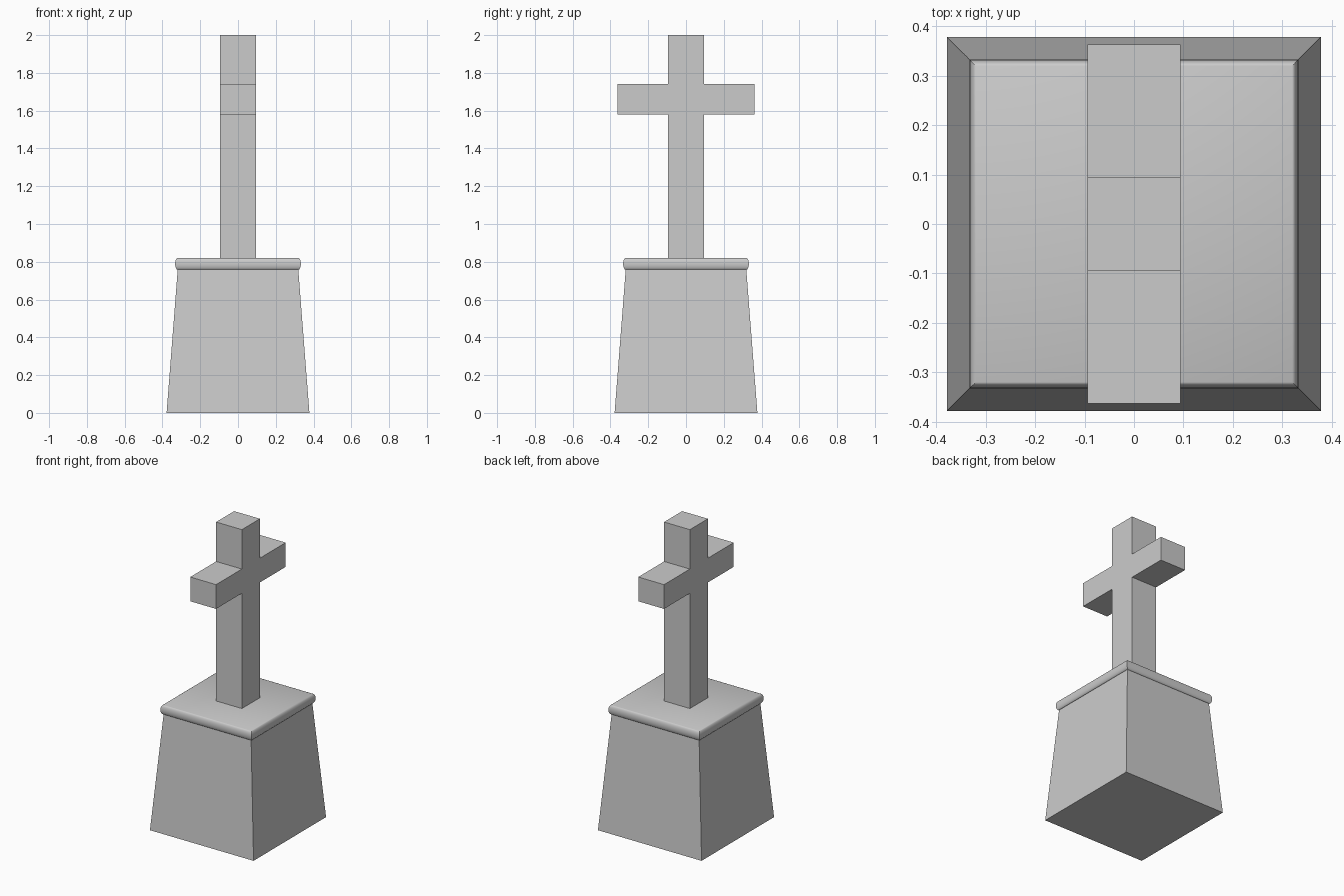
import bpy, bmesh
from math import sin, cos, radians

if "Cube" in bpy.data.objects:
    bpy.data.objects.remove(bpy.data.objects["Cube"])


def finish(name, bm):
    bmesh.ops.recalc_face_normals(bm, faces=bm.faces)
    mesh = bpy.data.meshes.new(name)
    bm.to_mesh(mesh)
    bm.free()
    obj = bpy.data.objects.new(name, mesh)
    bpy.context.collection.objects.link(obj)
    return obj


def square_loft(name, profile):
    """Closed solid from square rings given as (half width, height)."""
    bm = bmesh.new()
    rings = [[bm.verts.new((sx * h, sy * h, z))
              for sx, sy in ((-1, -1), (1, -1), (1, 1), (-1, 1))]
             for h, z in profile]
    for a, b in zip(rings, rings[1:]):
        for i in range(4):
            j = (i + 1) % 4
            bm.faces.new((a[i], a[j], b[j], b[i]))
    bm.faces.new(rings[0][::-1])
    bm.faces.new(rings[-1])
    return finish(name, bm)


# Tapered pedestal
square_loft("pedestal", [(0.378, 0.0), (0.319, 0.76)])

# Rounded moulding with flat top slab
steps = 8
profile = [(0.320 + 0.013 * cos(radians(-90 + 180 * i / steps)),
            0.789 + 0.031 * sin(radians(-90 + 180 * i / steps)))
           for i in range(steps + 1)]
moulding = square_loft("top_moulding", profile)
bpy.context.view_layer.objects.active = moulding
moulding.select_set(True)
bpy.ops.object.shade_smooth_by_angle(angle=radians(35))

# Cross: half outline mirrored across the centre, extruded along x
w, arm = 0.094, 0.363
half = [(w, 0.82), (w, 1.58), (arm, 1.58), (arm, 1.74), (w, 1.74), (w, 2.0)]
outline = half + [(-y, z) for y, z in reversed(half)]
bm = bmesh.new()
face = bm.faces.new([bm.verts.new((-w, y, z)) for y, z in outline])
ext = bmesh.ops.extrude_face_region(bm, geom=[face])
bmesh.ops.translate(bm, vec=(2 * w, 0, 0),
                    verts=[v for v in ext["geom"] if isinstance(v, bmesh.types.BMVert)])
finish("cross", bm)
